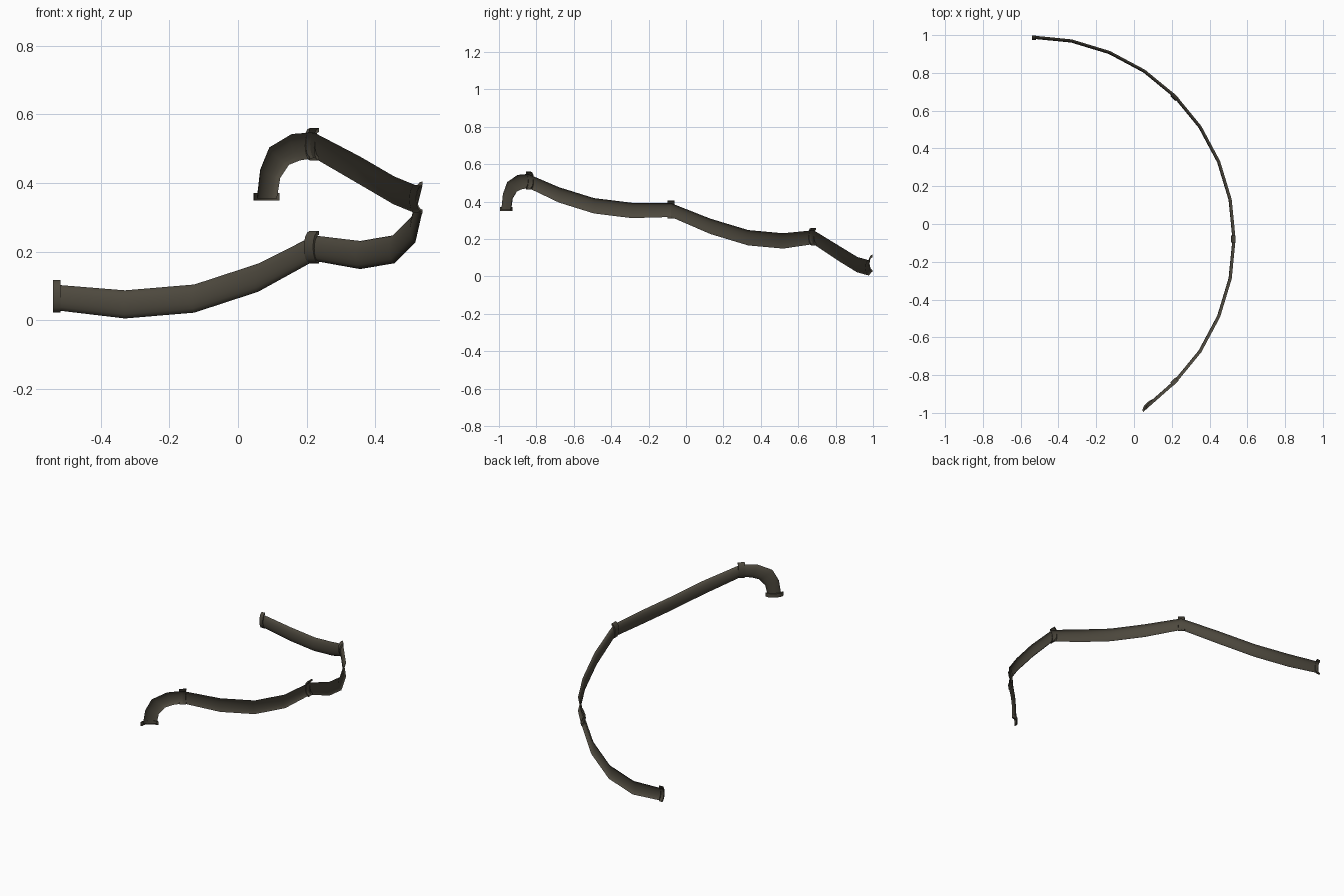
import bpy, bmesh, math
from mathutils import Vector

if "Cube" in bpy.data.objects:
    bpy.data.objects.remove(bpy.data.objects["Cube"])

mat = bpy.data.materials.new("dark bronze brown")
mat.diffuse_color = (0.075, 0.066, 0.048, 1)
mat.use_nodes = True
mat.node_tree.nodes["Principled BSDF"].inputs["Base Color"].default_value = mat.diffuse_color

CX, CY, RAD, N = -0.54, -0.08, 1.078, 8


def section(top, bottom, out, depth):
    """Shallow half-round cross-section, open towards 'out'."""
    mid, half = (top + bottom) / 2, (top - bottom) / 2
    pts = []
    for i in range(N + 1):
        a = math.pi * i / N
        pts.append(mid + half * math.cos(a) - out * depth * math.sin(a))
    return pts


def loft(name, rings):
    bm = bmesh.new()
    vs = [[bm.verts.new(p) for p in r] for r in rings]
    for a, b in zip(vs, vs[1:]):
        for i in range(N):
            bm.faces.new((a[i], b[i], b[i + 1], a[i + 1]))
    me = bpy.data.meshes.new(name)
    bm.to_mesh(me)
    bm.free()
    me.materials.append(mat)
    ob = bpy.data.objects.new(name, me)
    bpy.context.collection.objects.link(ob)
    bpy.context.view_layer.objects.active = ob
    ob.select_set(True)
    bpy.ops.object.shade_smooth_by_angle(angle=math.radians(35))
    ob.select_set(False)


def arc_pos(deg, z):
    a = math.radians(deg)
    out = Vector((math.cos(a), math.sin(a), 0))
    return Vector((CX, CY, z)) + out * RAD, out


def arc_section(deg, z, half, depth, shift=0.0):
    p, out = arc_pos(deg, z)
    a = math.radians(deg)
    p += Vector((math.sin(a), -math.cos(a), 0)) * shift
    up = Vector((0, 0, half))
    return section(p + up, p - up, out, depth)


# Three sagging pipe lengths along the arc
joint_z = [0.067, 0.21, 0.355, 0.510]
sag = [[0.046, 0.063, 0.124], [0.19, 0.207, 0.268], [0.353, 0.378, 0.436]]
for k in range(3):
    zs = [joint_z[k]] + sag[k] + [joint_z[k + 1]]
    loft(f"pipe_{k + 1}", [
        arc_section(90 - 45 * k - 11.25 * i, z, 0.037 if i in (0, 4) else 0.041, 0.017)
        for i, z in enumerate(zs)])

# Collars at the joints
for k, z in enumerate(joint_z):
    lo, hi = (0.0, 0.022) if k == 0 else (-0.019, 0.019)
    zc = z + 0.003
    loft(f"collar_{k + 1}", [
        arc_section(90 - 45 * k, zc, 0.036, 0.016, lo),
        arc_section(90 - 45 * k, zc, 0.047, 0.024, lo),
        arc_section(90 - 45 * k, zc, 0.047, 0.024, hi),
        arc_section(90 - 45 * k, zc, 0.036, 0.016, hi)])

# Down-turned elbow, running straight in plan from the last joint
base, _ = arc_pos(-45, 0)
d = Vector((-0.75, -0.66, 0)).normalized()
out = Vector((0.66, -0.75, 0)).normalized()


def elbow_section(s1, z1, s2, z2, depth):
    up = Vector((0, 0, 1))
    return section(base + d * s1 + up * z1, base + d * s2 + up * z2, out, depth)


loft("elbow", [elbow_section(*p, 0.017) for p in (
    (0, 0.548, 0, 0.473), (0.087, 0.543, 0.055, 0.466),
    (0.172, 0.505, 0.098, 0.453), (0.207, 0.44, 0.132, 0.415),
    (0.22, 0.355, 0.145, 0.355))])

# Foot flange at the end of the elbow
loft("foot_flange", [elbow_section(0.183 + h, z, 0.183 - h, z, dp) for h, z, dp in (
    (0.036, 0.371, 0.016), (0.049, 0.371, 0.024),
    (0.049, 0.349, 0.024), (0.036, 0.349, 0.016))])
